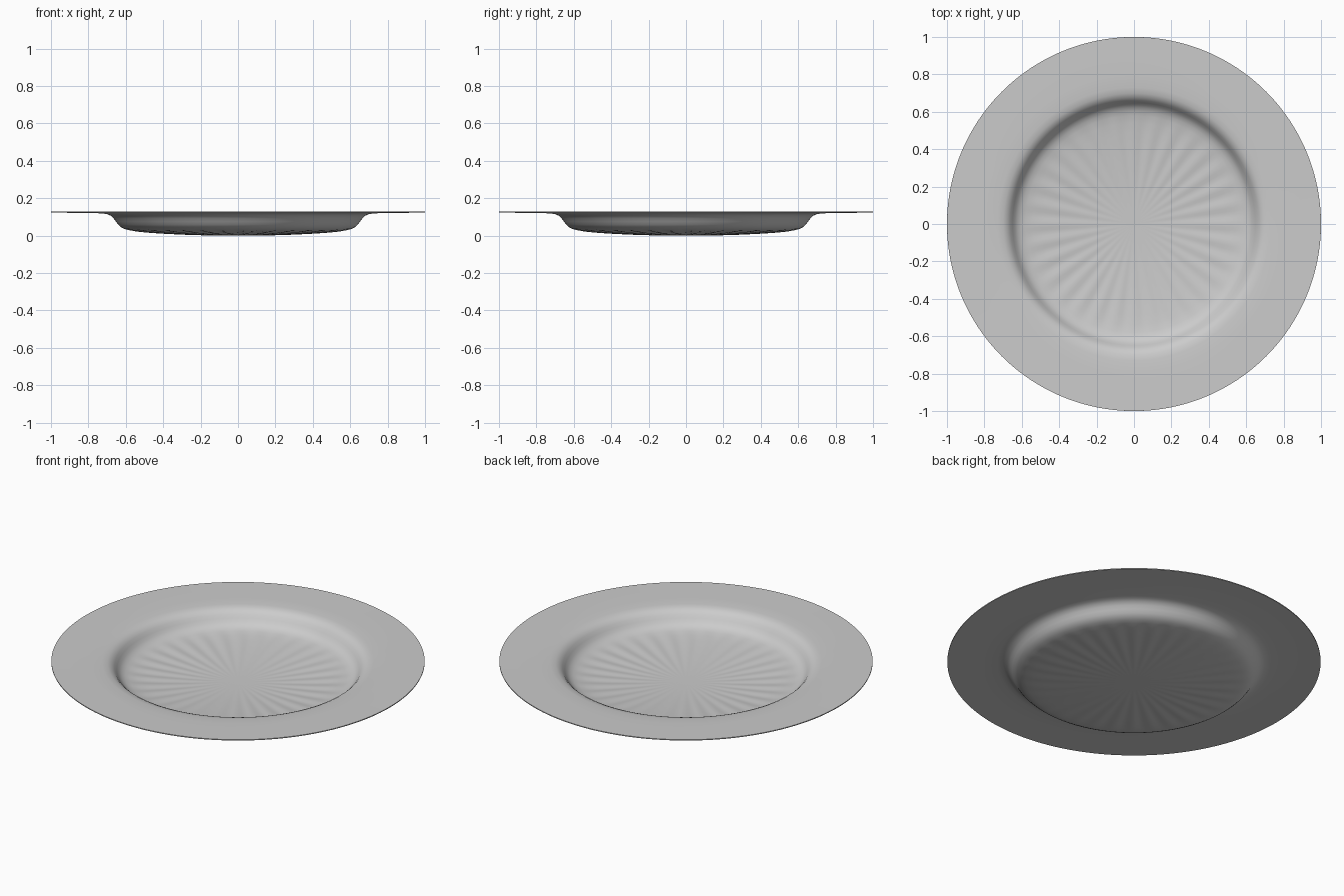
import bpy
import bmesh
from math import sin, cos, pi

cube = bpy.data.objects.get("Cube")
if cube:
    bpy.data.objects.remove(cube, do_unlink=True)

SEGMENTS = 192
FLUTES = 32
THICKNESS = 0.005

# Underside profile as (radius, height), from the centre to the rim
PROFILE = [
    (0.08, 0.0), (0.16, 0.001), (0.25, 0.003), (0.34, 0.007), (0.42, 0.011),
    (0.49, 0.016), (0.54, 0.021), (0.58, 0.028), (0.605, 0.035),
    (0.625, 0.045), (0.64, 0.058), (0.653, 0.075), (0.665, 0.092),
    (0.68, 0.106), (0.7, 0.115), (0.73, 0.119), (0.8, 0.121),
    (0.9, 0.122), (1.0, 0.123),
]


def flute_depth(r):
    """Fluting swells outwards over the well and fades before the wall."""
    if r < 0.12 or r > 0.6:
        return 0.0
    rise = (r - 0.12) / 0.4
    fade = (0.6 - r) / 0.08
    return 0.005 * max(0.0, min(1.0, rise, fade))


# Revolved sheet with radial flutes pressed into the well
bm = bmesh.new()
rings = []
for r, z in PROFILE:
    ring = []
    for i in range(SEGMENTS):
        a = 2 * pi * i / SEGMENTS
        ripple = flute_depth(r) * (0.5 + 0.5 * cos(FLUTES * a))
        ring.append(bm.verts.new((r * cos(a), r * sin(a), z + ripple)))
    rings.append(ring)

centre = bm.verts.new((0, 0, 0))
for i in range(SEGMENTS):
    j = (i + 1) % SEGMENTS
    bm.faces.new((centre, rings[0][i], rings[0][j]))
    for inner, outer in zip(rings, rings[1:]):
        bm.faces.new((inner[i], outer[i], outer[j], inner[j]))

mesh = bpy.data.meshes.new("plate")
bm.to_mesh(mesh)
bm.free()
plate = bpy.data.objects.new("plate", mesh)
bpy.context.collection.objects.link(plate)

# Thin wall, grown upwards from the underside
solid = plate.modifiers.new("thickness", 'SOLIDIFY')
solid.thickness = THICKNESS
solid.offset = 1

bpy.context.view_layer.objects.active = plate
plate.select_set(True)
bpy.ops.object.modifier_apply(modifier=solid.name)
bpy.ops.object.shade_smooth_by_angle(angle=pi / 5)
